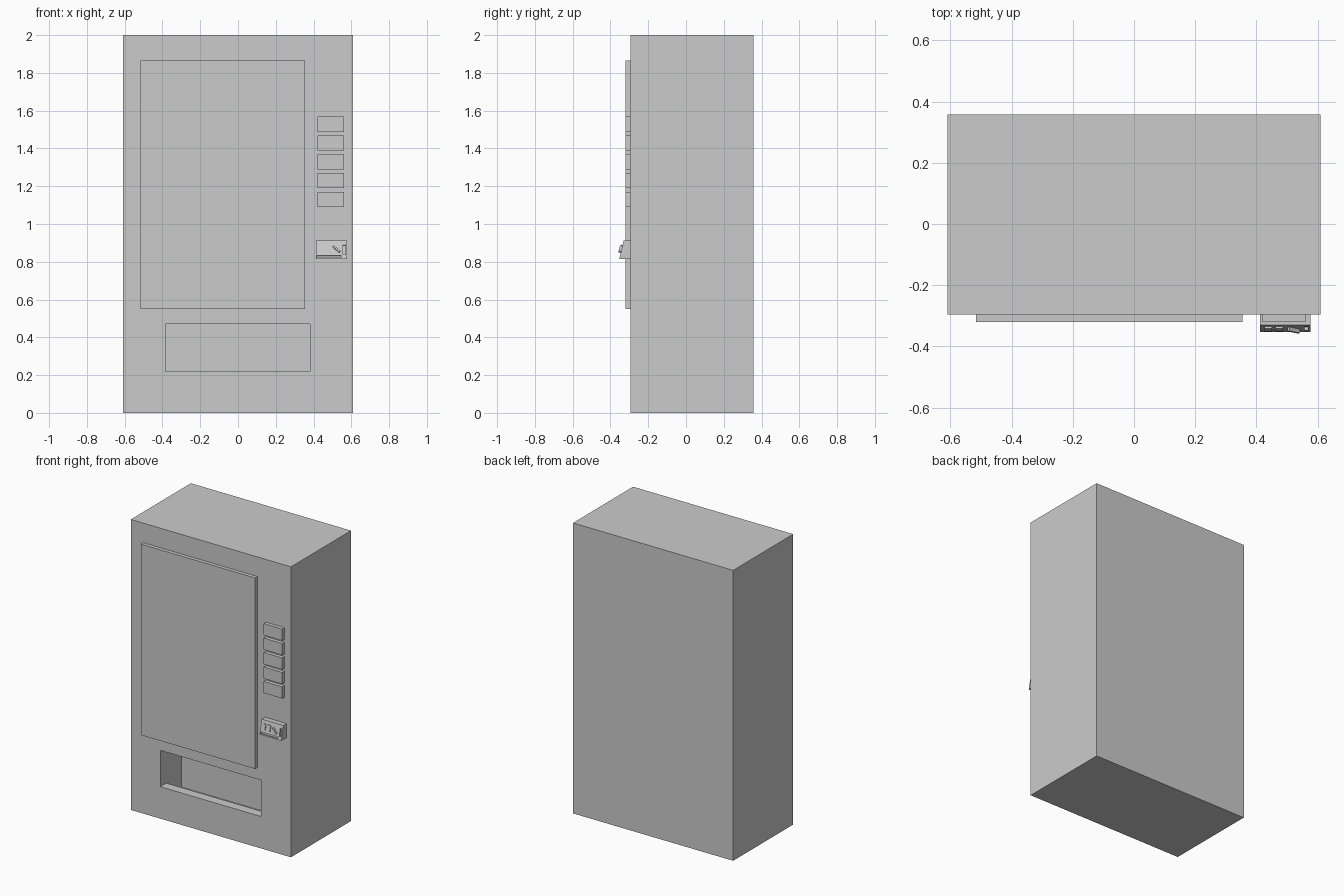
import bpy, math
from mathutils import Matrix, Vector

if "Cube" in bpy.data.objects:
    bpy.data.objects.remove(bpy.data.objects["Cube"])


def mesh_object(name, verts, faces):
    mesh = bpy.data.meshes.new(name)
    mesh.from_pydata(verts, [], faces)
    obj = bpy.data.objects.new(name, mesh)
    bpy.context.collection.objects.link(obj)
    return obj


def prism(name, profile, x0, x1):
    """Extrude a counter-clockwise (y, z) profile along x."""
    n = len(profile)
    verts = [(x, y, z) for x in (x0, x1) for y, z in profile]
    faces = [tuple(reversed(range(n))), tuple(range(n, 2 * n))]
    faces += [(i, (i + 1) % n, (i + 1) % n + n, i + n) for i in range(n)]
    return mesh_object(name, verts, faces)


def box(name, x, y, z):
    return prism(name, [(y[0], z[0]), (y[1], z[0]), (y[1], z[1]), (y[0], z[1])], *x)


def cut(obj, cutter):
    mod = obj.modifiers.new("cut", 'BOOLEAN')
    mod.operation, mod.solver, mod.object = 'DIFFERENCE', 'EXACT', cutter
    cutter.hide_render = True
    cutter.hide_viewport = True


FRONT = -0.295

# Cabinet with a delivery opening that drops behind a front lip
cabinet = box("cabinet", (-0.61, 0.61), (FRONT, 0.358), (0, 2))
pocket = prism("pocket_cutter", [(-0.4, 0.22), (-0.23, 0.22), (-0.23, 0.13),
                                 (-0.065, 0.13), (-0.065, 0.47), (-0.4, 0.47)],
               -0.385, 0.382)
cut(cabinet, pocket)

# Display window
box("display_window", (-0.516, 0.354), (-0.32, FRONT), (0.55, 1.865))

# Selection buttons
for i in range(5):
    z = 1.09 + i * 0.0995
    box(f"selection_button_{i + 1}", (0.42, 0.561), (-0.32, FRONT), (z, z + 0.08))

# Coin unit with a sloping face
coin_unit = prism("coin_unit", [(-0.353, 0.815), (FRONT, 0.815),
                                (FRONT, 0.912), (-0.33, 0.912)], 0.412, 0.577)
tilt = math.atan2(0.023, 0.097)


def on_slope(name, x, z, out, depth=0.004, spin=0.0):
    """Box on the sloping face, standing out and reaching in by depth."""
    hx, hz = (x[1] - x[0]) / 2, (z[1] - z[0]) / 2
    obj = box(name, (-hx, hx), (-out, depth), (-hz, hz))
    cx, cz = (x[0] + x[1]) / 2, (z[0] + z[1]) / 2
    place = Vector((cx, -0.33 - (0.912 - cz) * math.tan(tilt), cz))
    obj.data.transform(Matrix.Translation(place) @ Matrix.Rotation(-tilt, 4, 'X')
                       @ Matrix.Rotation(spin, 4, 'Y'))
    return obj


# Raised coin plates and turning handle
on_slope("coin_plate_left", (0.426, 0.450), (0.850, 0.890), 0.007)
on_slope("coin_plate_right", (0.463, 0.487), (0.850, 0.890), 0.007)
on_slope("return_handle", (0.499, 0.545), (0.861, 0.871), 0.013, spin=math.radians(42))

# Recessed note and card slots
cut(coin_unit, on_slope("note_slot_cutter", (0.417, 0.549), (0.822, 0.833), 0.01, 0.012))
cut(coin_unit, on_slope("card_slot_cutter", (0.557, 0.569), (0.838, 0.890), 0.01, 0.012))
